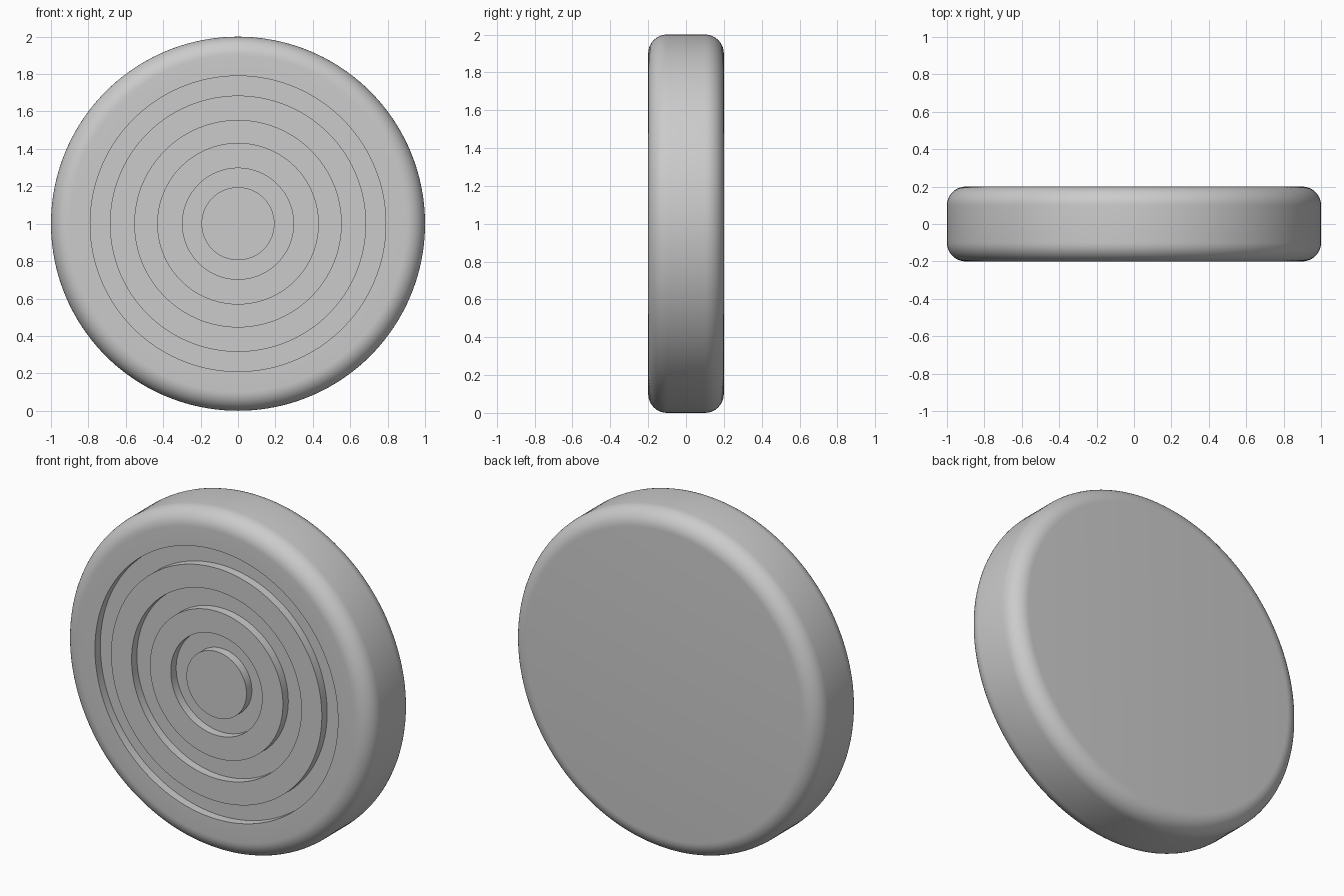
import bpy, bmesh
from math import sin, cos, pi, tau
from mathutils import Vector

if "Cube" in bpy.data.objects:
    bpy.data.objects.remove(bpy.data.objects["Cube"])

R, HALF, ROUND, DEPTH = 1.0, 0.2, 0.1, 0.05
GROOVES = [(0.195, 0.297), (0.432, 0.552), (0.685, 0.79)]
SEGMENTS, ROUND_STEPS = 160, 10

# Half profile as (radius, y): front centre, grooves, rounded rim, back centre
profile = [(0, -HALF)]
for inner, outer in GROOVES:
    profile += [(inner, -HALF), (inner, -HALF + DEPTH),
                (outer, -HALF + DEPTH), (outer, -HALF)]
arc = [(R - ROUND + ROUND * sin(a), -HALF + ROUND - ROUND * cos(a))
       for a in (pi / 2 * i / ROUND_STEPS for i in range(ROUND_STEPS + 1))]
profile += arc + [(r, -y) for r, y in reversed(arc)] + [(0, HALF)]

# Lathe the profile around the y axis
bm = bmesh.new()
verts = [bm.verts.new((r, y, 1)) for r, y in profile]
edges = [bm.edges.new(pair) for pair in zip(verts, verts[1:])]
bmesh.ops.spin(bm, geom=verts + edges, cent=Vector((0, 0, 1)), axis=Vector((0, 1, 0)),
               angle=tau, steps=SEGMENTS, use_duplicate=False)
bmesh.ops.remove_doubles(bm, verts=bm.verts, dist=1e-4)
bmesh.ops.recalc_face_normals(bm, faces=bm.faces)

# Grooved disc
mesh = bpy.data.meshes.new("grooved_disc")
bm.to_mesh(mesh)
bm.free()
disc = bpy.data.objects.new("grooved_disc", mesh)
bpy.context.collection.objects.link(disc)
bpy.context.view_layer.objects.active = disc
disc.select_set(True)
bpy.ops.object.shade_smooth_by_angle()
